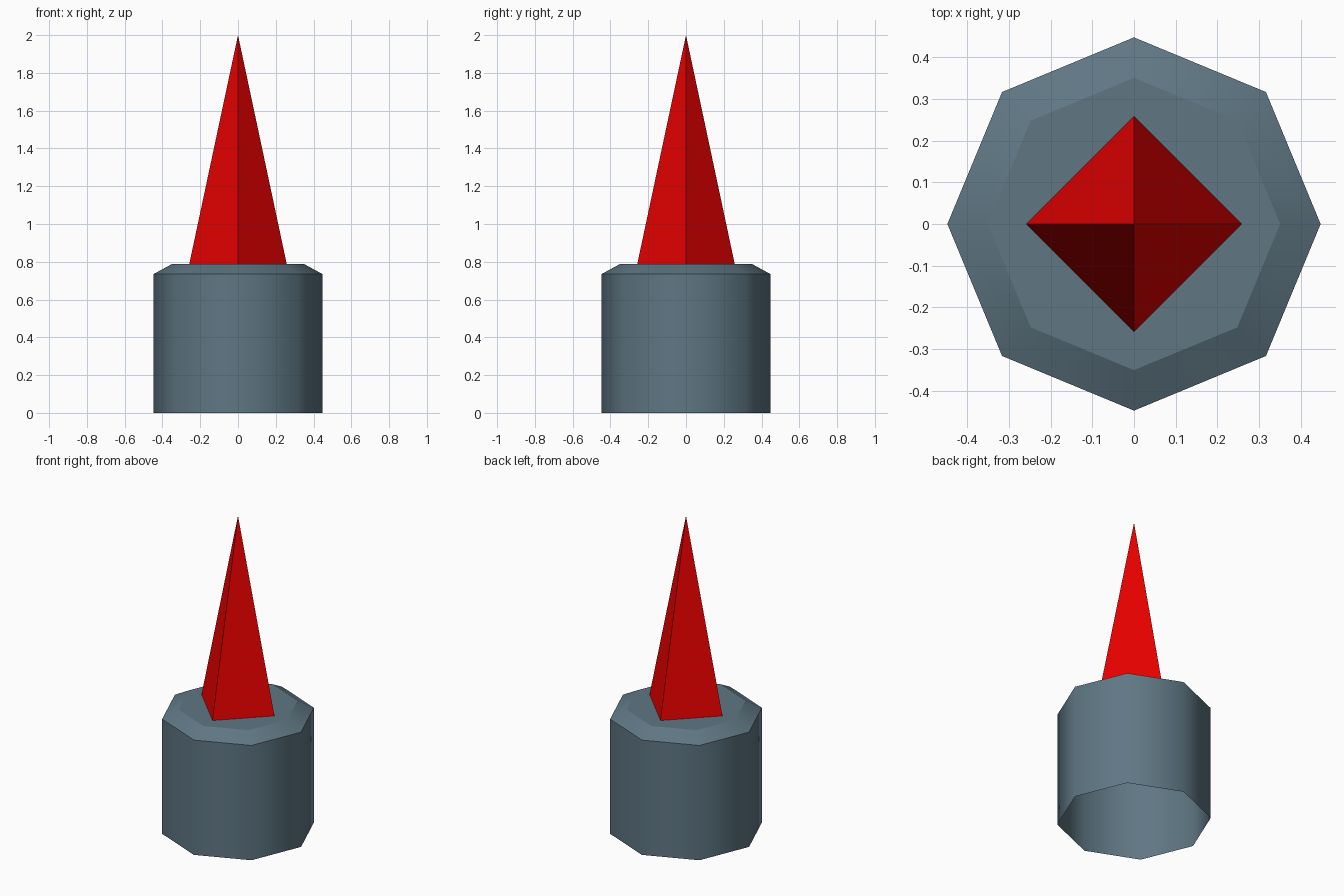
import bpy, bmesh, math

if "Cube" in bpy.data.objects:
    bpy.data.objects.remove(bpy.data.objects["Cube"])


def ring(bm, radius, z, sides):
    return [bm.verts.new((radius * math.cos(2 * math.pi * i / sides),
                          radius * math.sin(2 * math.pi * i / sides), z))
            for i in range(sides)]


def bridge(bm, low, high):
    n = len(low)
    return [bm.faces.new((low[i], low[(i + 1) % n], high[(i + 1) % n], high[i]))
            for i in range(n)]


def finish(bm, name, color_name, color):
    mesh = bpy.data.meshes.new(name)
    bm.to_mesh(mesh)
    bm.free()
    mat = bpy.data.materials.new(color_name)
    mat.diffuse_color = (*color, 1)
    mat.use_nodes = True
    mat.node_tree.nodes["Principled BSDF"].inputs["Base Color"].default_value = mat.diffuse_color
    mesh.materials.append(mat)
    obj = bpy.data.objects.new(name, mesh)
    bpy.context.collection.objects.link(obj)
    return obj


# Octagonal base: open underneath, smooth walls, chamfered rim, flat top
bm = bmesh.new()
rings = [ring(bm, r, z, 8) for r, z in ((0.447, 0), (0.447, 0.735), (0.35, 0.788))]
for low, high in zip(rings, rings[1:]):
    for face in bridge(bm, low, high):
        face.smooth = True
bm.faces.new(rings[-1])
for edge in bm.edges:
    a, b = edge.verts
    edge.smooth = abs(a.co.z - b.co.z) > 0.01  # rims stay crisp
finish(bm, "base", "slate", (0.115, 0.185, 0.23))

# Four-sided red spike
bm = bmesh.new()
foot = ring(bm, 0.258, 0.788, 4)
tip = bm.verts.new((0, 0, 2))
for i in range(4):
    bm.faces.new((foot[i], foot[(i + 1) % 4], tip))
finish(bm, "spike", "red", (0.8, 0.0, 0.0))
